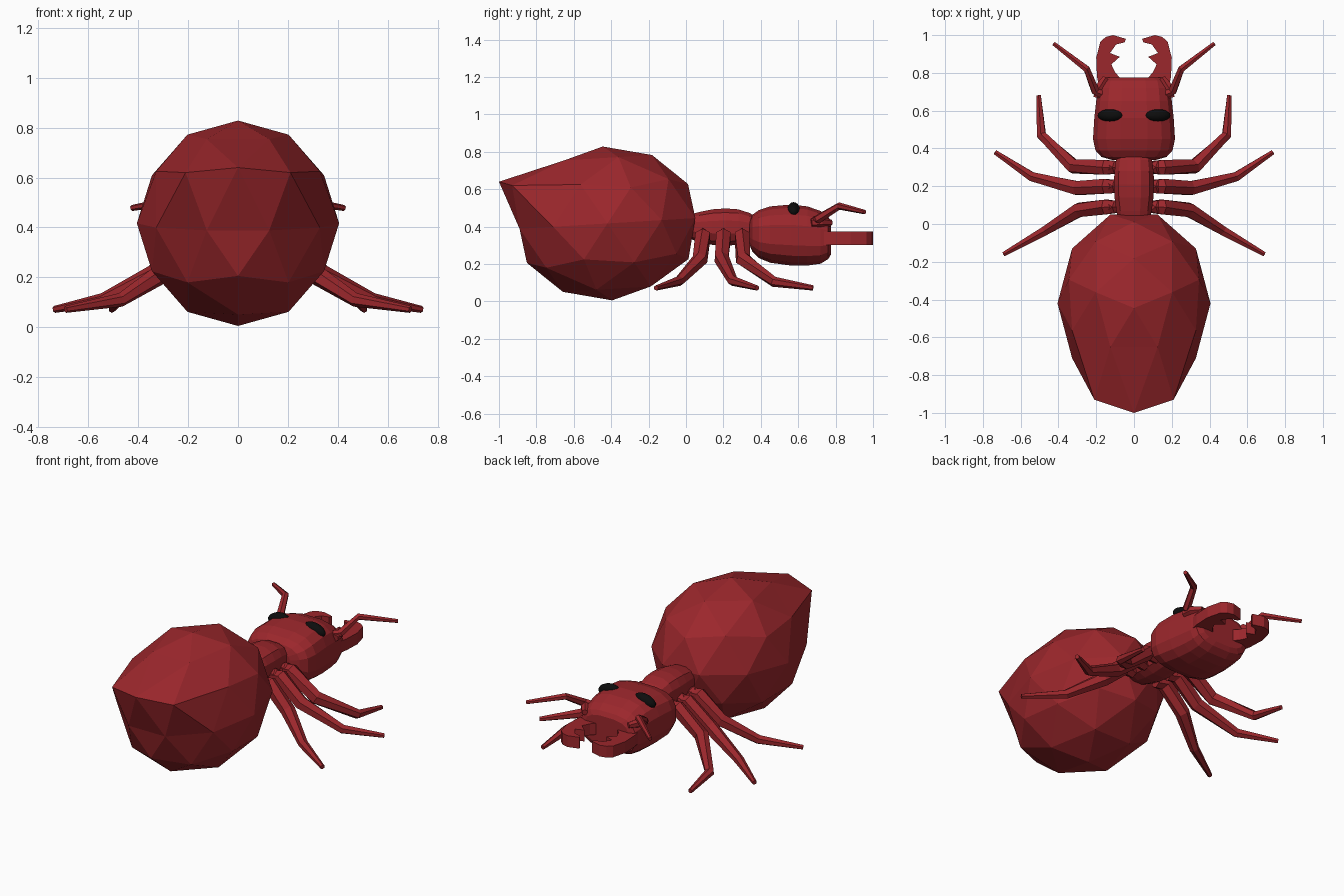
import bpy, bmesh
from math import sin, cos, pi, radians
from mathutils import Vector, Matrix

if "Cube" in bpy.data.objects:
    bpy.data.objects.remove(bpy.data.objects["Cube"])

def material(name, rgb):
    m = bpy.data.materials.new(name)
    m.diffuse_color = (*rgb, 1)
    m.use_nodes = True
    m.node_tree.nodes["Principled BSDF"].inputs["Base Color"].default_value = m.diffuse_color
    return m

RED = material("red_shell", (0.33, 0.02, 0.025))
BLACK = material("black_eye", (0.004, 0.004, 0.004))

def finish(name, bm, mat=RED, smooth=False):
    bmesh.ops.recalc_face_normals(bm, faces=bm.faces)
    me = bpy.data.meshes.new(name)
    bm.to_mesh(me)
    bm.free()
    me.materials.append(mat)
    for p in me.polygons:
        p.use_smooth = smooth
    ob = bpy.data.objects.new(name, me)
    bpy.context.collection.objects.link(ob)
    return ob

def skin(bm, rings):
    # bridge successive vertex rings and cap both ends
    rings = [[bm.verts.new(p) for p in r] for r in rings]
    n = len(rings[0])
    for a, b in zip(rings, rings[1:]):
        for i in range(n):
            j = (i + 1) % n
            bm.faces.new((a[i], a[j], b[j], b[i]))
    bm.faces.new(rings[0])
    bm.faces.new(rings[-1])

def loft_y(name, sections, power, n=16):
    # sections: y, half width, z bottom, z top (superellipse rings)
    bm = bmesh.new()
    rings = []
    for y, w, z0, z1 in sections:
        ring = []
        for i in range(n):
            a = 2 * pi * (i + 0.5) / n
            c, s = cos(a), sin(a)
            ring.append((w * abs(c) ** power * (1 if c > 0 else -1), y,
                         (z0 + z1) / 2 + (z1 - z0) / 2 * abs(s) ** power * (1 if s > 0 else -1)))
        rings.append(ring)
    skin(bm, rings)
    return finish(name, bm)

def limb(name, path, radii, side, n=6):
    # tapered tube along a path, mirrored by side
    pts = [Vector(p) for p in path]
    rings = []
    for i, p in enumerate(pts):
        t = (pts[min(i + 1, len(pts) - 1)] - pts[max(i - 1, 0)]).normalized()
        u = t.cross(Vector((0, 0, 1))).normalized()
        v = u.cross(t)
        ring = []
        for k in range(n):
            a = 2 * pi * (k + 0.5) / n
            q = p + (u * cos(a) + v * sin(a)) * radii[i]
            ring.append((q.x * side, q.y, q.z))
        rings.append(ring)
    bm = bmesh.new()
    skin(bm, rings)
    return finish(name, bm)

# Abdomen: stretched icosphere with its rear pulled to a point
bm = bmesh.new()
bmesh.ops.create_icosphere(bm, subdivisions=2, radius=1)
bm.transform(Matrix.Translation((0, -0.42, 0.417)) @ Matrix.Rotation(radians(3.5), 4, 'X')
             @ Matrix.Diagonal((0.405, 0.495, 0.412, 1)) @ Matrix.Rotation(pi / 2, 4, 'Z'))
for src, dst in [((0, -0.85, 0.6), (0, -1, 0.64)),
                 ((0.213, -0.79, 0.57), (0.21, -0.93, 0.62)),
                 ((-0.213, -0.79, 0.57), (-0.21, -0.93, 0.62))]:
    v = min(bm.verts, key=lambda w: (w.co - Vector(src)).length)
    v.co = dst
finish("abdomen", bm)

# Thorax and head
loft_y("thorax", [(0.0, 0.08, 0.34, 0.46), (0.07, 0.096, 0.315, 0.48), (0.14, 0.106, 0.3, 0.495),
                  (0.21, 0.11, 0.295, 0.5), (0.28, 0.106, 0.3, 0.495), (0.34, 0.098, 0.31, 0.475),
                  (0.38, 0.085, 0.33, 0.45)], 0.8, 12)
loft_y("head", [(0.34, 0.12, 0.30, 0.43), (0.355, 0.175, 0.265, 0.465), (0.39, 0.207, 0.23, 0.49),
                (0.45, 0.22, 0.205, 0.51), (0.56, 0.213, 0.19, 0.52), (0.65, 0.203, 0.19, 0.51),
                (0.72, 0.195, 0.2, 0.485), (0.76, 0.185, 0.225, 0.455), (0.775, 0.15, 0.25, 0.43)], 0.68)

JAW = [(0.18, 0.70), (0.196, 0.78), (0.2, 0.88), (0.178, 0.965), (0.15, 0.99), (0.11, 1.0),
       (0.042, 0.98), (0.05, 0.962), (0.095, 0.95), (0.127, 0.905), (0.075, 0.885),
       (0.12, 0.845), (0.098, 0.80), (0.06, 0.76), (0.06, 0.70)]
LEGS = {
    "front_leg": [(0.08, 0.30, 0.34), (0.15, 0.30, 0.35), (0.32, 0.305, 0.225), (0.49, 0.47, 0.105), (0.505, 0.68, 0.072)],
    "middle_leg": [(0.08, 0.195, 0.34), (0.15, 0.2, 0.35), (0.3, 0.19, 0.23), (0.54, 0.25, 0.11), (0.735, 0.38, 0.072)],
    "rear_leg": [(0.08, 0.09, 0.34), (0.15, 0.09, 0.35), (0.29, 0.075, 0.225), (0.47, -0.035, 0.11), (0.69, -0.16, 0.072)],
}
for side, tag in ((1, "right"), (-1, "left")):
    # Toothed mandible
    bm = bmesh.new()
    skin(bm, [[(x * side, y, z) for x, y in JAW] for z in (0.303, 0.373)])
    finish(f"{tag}_mandible", bm)
    # Eye
    bm = bmesh.new()
    bmesh.ops.create_uvsphere(bm, u_segments=16, v_segments=10, radius=1)
    bm.transform(Matrix.Translation((0.125 * side, 0.575, 0.492)) @ Matrix.Rotation(radians(14) * side, 4, 'Y')
                 @ Matrix.Diagonal((0.07, 0.033, 0.036, 1)))
    finish(f"{tag}_eye", bm, BLACK, True)
    # Antenna and its cheek socket
    limb(f"{tag}_antenna", [(0.15, 0.68, 0.425), (0.205, 0.705, 0.44), (0.25, 0.82, 0.51), (0.425, 0.955, 0.478)],
         [0.025, 0.024, 0.02, 0.012], side)
    limb(f"{tag}_antenna_socket", [(0.195, 0.67, 0.42), (0.185, 0.72, 0.425), (0.15, 0.775, 0.42)],
         [0.022, 0.028, 0.018], side)
    # Legs with a small hip joint
    for name, path in LEGS.items():
        limb(f"{tag}_{name}", path, [0.035, 0.045, 0.042, 0.028, 0.014], side)
        bm = bmesh.new()
        y = path[1][1]
        bmesh.ops.create_icosphere(bm, subdivisions=1, radius=0.042,
                                   matrix=Matrix.Translation((0.115 * side, y, 0.35)))
        finish(f"{tag}_{name}_hip", bm)
